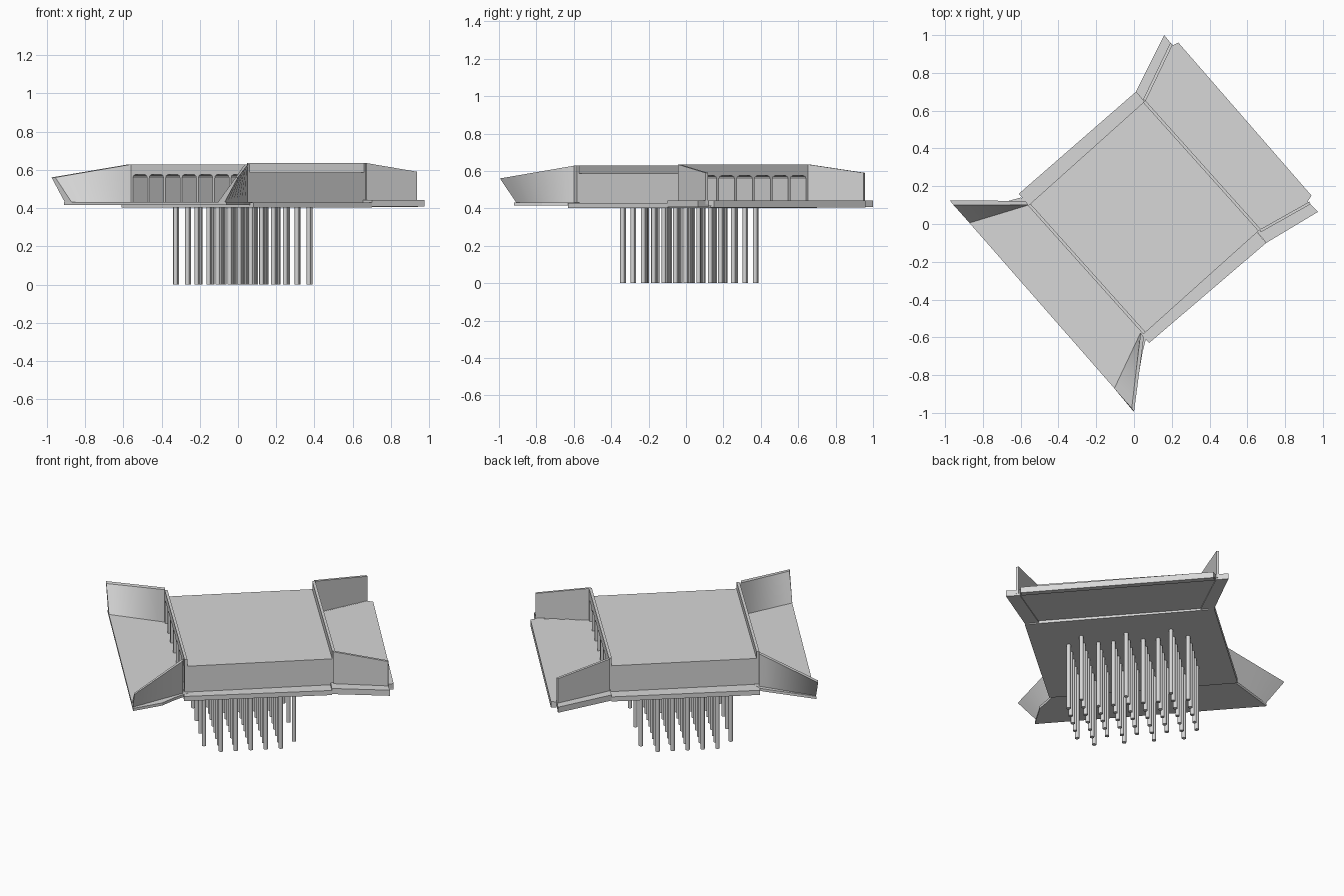
import bpy, bmesh
from mathutils import Vector

if "Cube" in bpy.data.objects:
    bpy.data.objects.remove(bpy.data.objects["Cube"])

concrete = bpy.data.materials.new("concrete_grey")
concrete.use_nodes = True
GREY = (0.68, 0.68, 0.68, 1)
concrete.diffuse_color = GREY
concrete.node_tree.nodes["Principled BSDF"].inputs["Base Color"].default_value = GREY

# Plan axes of the skewed culvert: U runs across the cells, V along the flow
CENTRE = Vector((0.055, 0.035, 0))
U = Vector((0.667, -0.744, 0)).normalized()
V = Vector((0.744, 0.667, 0)).normalized()
HALF_U, HALF_V = 0.457, 0.417


def plan(u, v, z, origin=CENTRE):
    return origin + U * u + V * v + Vector((0, 0, z))


def loft(name, rings, smooth=False):
    """Join closed rings of equal length and cap both ends."""
    bm = bmesh.new()
    loops = [[bm.verts.new(p) for p in ring] for ring in rings]
    for a, b in zip(loops, loops[1:]):
        for i in range(len(a)):
            j = (i + 1) % len(a)
            bm.faces.new((a[i], a[j], b[j], b[i]))
    bm.faces.new(loops[0][::-1])
    bm.faces.new(loops[-1])
    bmesh.ops.recalc_face_normals(bm, faces=bm.faces)
    mesh = bpy.data.meshes.new(name)
    bm.to_mesh(mesh)
    bm.free()
    mesh.materials.append(concrete)
    obj = bpy.data.objects.new(name, mesh)
    bpy.context.collection.objects.link(obj)
    if smooth:
        bpy.ops.object.select_all(action='DESELECT')
        obj.select_set(True)
        bpy.context.view_layer.objects.active = obj
        bpy.ops.object.shade_smooth_by_angle()
    return obj


def slab(name, outline, z0, z1):
    return loft(name, [[Vector((x, y, z)) for x, y in outline] for z in (z0, z1)])


def wing(name, root, tip, steps=8):
    """Wall swept from a root section to a tip section, which may lean."""
    root, tip = [Vector(p) for p in root], [Vector(p) for p in tip]
    return loft(name, [[a.lerp(b, k / steps) for a, b in zip(root, tip)]
                       for k in range(steps + 1)], smooth=True)


# Culvert body: one comb-shaped section with seven haunched cells
FLOOR, ROOF, SOFFIT = 0.43, 0.587, 0.575
CELLS, PIER, HAUNCH = 7, 0.016, 0.018
section = [(HALF_U, FLOOR), (HALF_U, ROOF), (-HALF_U, ROOF), (-HALF_U, FLOOR)]
pitch = (2 * HALF_U - PIER) / CELLS
for i in range(CELLS):
    a = -HALF_U + PIER + i * pitch
    b = a + pitch - PIER
    section += [(a, FLOOR), (a, SOFFIT - HAUNCH),
                (a + HAUNCH * 0.3, SOFFIT - HAUNCH * 0.3), (a + HAUNCH, SOFFIT),
                (b - HAUNCH, SOFFIT), (b - HAUNCH * 0.3, SOFFIT - HAUNCH * 0.3),
                (b, SOFFIT - HAUNCH), (b, FLOOR)]
loft("culvert_cells", [[plan(u, v, z) for u, z in section] for v in (-HALF_V, HALF_V)])

# Headwalls standing above the roof over both openings
for name, side, top in (("inlet_headwall", -1, 0.628), ("outlet_headwall", 1, 0.635)):
    outer, inner = side * HALF_V, side * (HALF_V - 0.016)
    loft(name, [[plan(u, v, z) for u, v in ((-HALF_U, outer), (HALF_U, outer),
                                            (HALF_U, inner), (-HALF_U, inner))]
                for z in (ROOF, top)])

# Foundation and aprons
slab("foundation_slab", [(-0.61, 0.16), (0.01, 0.70), (0.70, -0.10), (0.08, -0.63)],
     0.402, FLOOR)
slab("inlet_apron", [(-0.91, 0.05), (-0.06, -0.92), (0.03, -0.77), (0.045, -0.68),
                     (0.06, -0.62), (0.075, -0.58), (-0.54, 0.12), (-0.60, 0.14),
                     (-0.655, 0.125)], 0.415, 0.431)
slab("outlet_apron", [(0.05, 0.65), (0.205, 0.945), (0.235, 0.96), (0.94, 0.15),
                      (0.92, 0.12), (0.66, -0.04)], 0.414, 0.441)
slab("outlet_right_footing", [(0.01, 0.70), (0.16, 1.0), (0.205, 0.945), (0.06, 0.64)],
     0.408, 0.442)
slab("outlet_left_footing", [(0.70, -0.10), (0.65, -0.04), (0.92, 0.12), (0.975, 0.065)],
     0.408, 0.442)
slab("outlet_sill", [(0.235, 0.96), (0.94, 0.15), (0.915, 0.13), (0.21, 0.94)],
     0.405, 0.44)

# Warped inlet wings, upright at the body and leaning outward at the tip
wing("inlet_right_wing",
     [(-0.56, 0.10, 0.43), (-0.56, 0.10, 0.628), (-0.575, 0.122, 0.628), (-0.575, 0.122, 0.42)],
     [(-0.87, 0.005, 0.43), (-0.955, 0.10, 0.56), (-0.975, 0.125, 0.56), (-0.90, 0.04, 0.42)])
wing("inlet_left_wing",
     [(0.035, -0.575, 0.43), (0.035, -0.575, 0.628), (0.052, -0.60, 0.628), (0.052, -0.60, 0.42)],
     [(-0.105, -0.87, 0.43), (-0.012, -0.975, 0.56), (0.0, -0.995, 0.56), (-0.075, -0.90, 0.42)])

# Upright outlet wings with falling tops
for name, start, end, thick in (
        ("outlet_right_wing", (0.062, 0.652), (0.205, 0.95), (-0.014, 0.007)),
        ("outlet_left_wing", (0.665, -0.03), (0.928, 0.118), (0.007, -0.013))):
    def upright(p, top):
        q = (p[0] + thick[0], p[1] + thick[1])
        return [(*p, 0.42), (*p, top), (*q, top), (*q, 0.42)]
    wing(name, upright(start, 0.635), upright(end, 0.59), 1)

# Piles under the foundation: a close grid with sparser first and last rows
SPACING, RADIUS = 0.083, 0.012
PILE_CENTRE = Vector((0.025, 0.018, 0))
rows = {j: range(-4, 5) for j in range(-2, 3)}
rows[3] = range(-3, 4, 3)
rows[-3] = range(-3, 4, 2)
for j, columns in rows.items():
    for i in columns:
        bpy.ops.mesh.primitive_cylinder_add(
            vertices=16, radius=RADIUS, depth=0.406,
            location=plan(i * SPACING, j * SPACING, 0.203, PILE_CENTRE))
        pile = bpy.context.object
        pile.name = "pile"
        pile.data.materials.append(concrete)
        bpy.ops.object.shade_smooth_by_angle()
